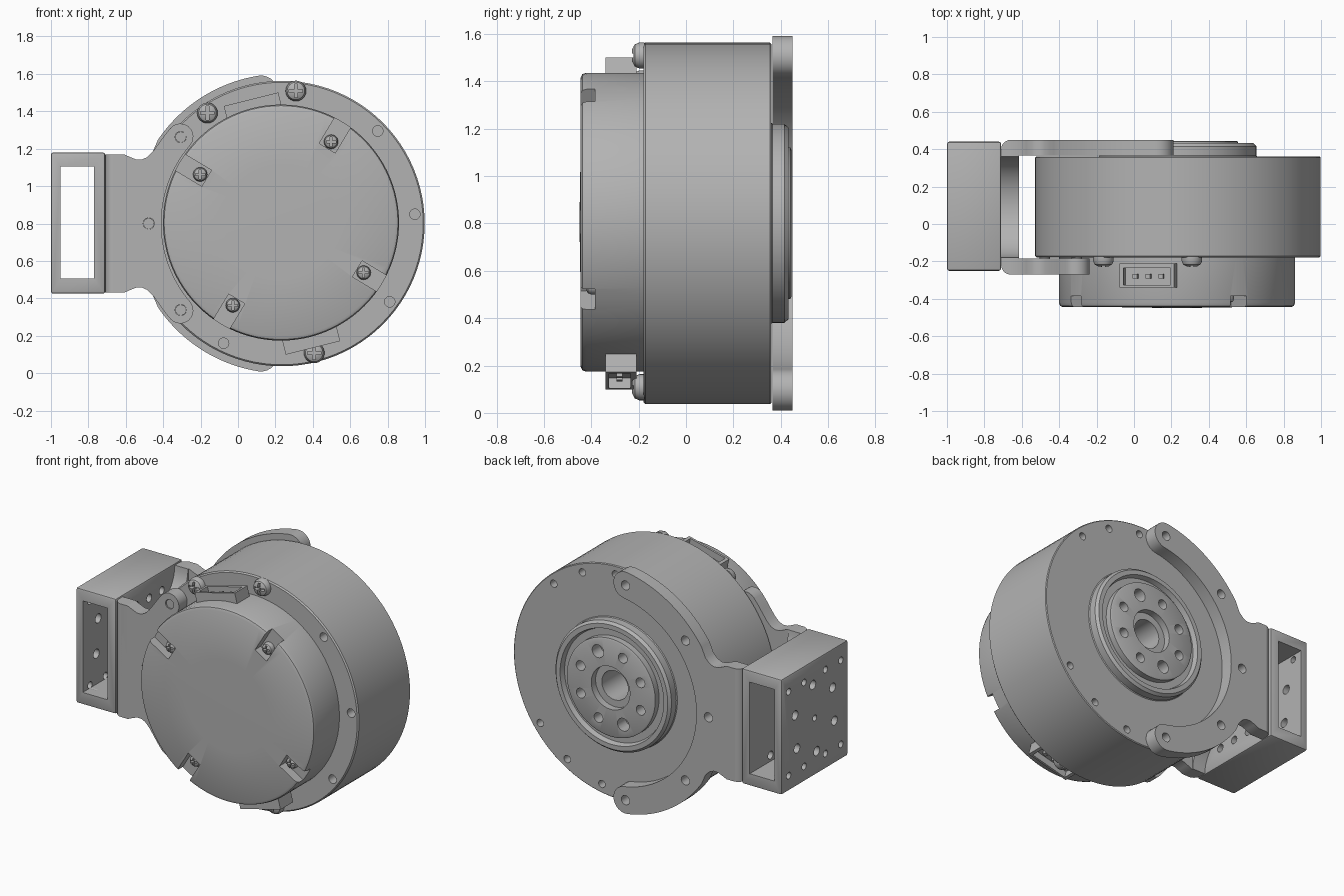
import bpy, bmesh, math
from mathutils import Vector, Matrix

if "Cube" in bpy.data.objects:
    bpy.data.objects.remove(bpy.data.objects["Cube"])

CX, CZ = 0.235, 0.80          # motor axis (runs along y)
MAT = bpy.data.materials.new("grey metal")
MAT.diffuse_color = (0.45, 0.45, 0.45, 1)
MAT.use_nodes = True
MAT.node_tree.nodes["Principled BSDF"].inputs["Base Color"].default_value = MAT.diffuse_color


def polar(r, deg):
    a = math.radians(deg)
    return CX + r * math.cos(a), CZ + r * math.sin(a)


def add(name, bm):
    bmesh.ops.recalc_face_normals(bm, faces=bm.faces)
    me = bpy.data.meshes.new(name)
    bm.to_mesh(me)
    bm.free()
    me.materials.append(MAT)
    ob = bpy.data.objects.new(name, me)
    bpy.context.collection.objects.link(ob)
    return ob


def lathe(bm, profile, x, z, n=96):
    """Revolve (radius, y) points about an axis along y."""
    rings = []
    for r, y in profile:
        if r == 0:
            rings.append([bm.verts.new((x, y, z))] * n)
        else:
            rings.append([bm.verts.new((x + r * math.cos(2 * math.pi * i / n), y,
                                        z + r * math.sin(2 * math.pi * i / n))) for i in range(n)])
    for a, b in zip(rings, rings[1:]):
        for i in range(n):
            j = (i + 1) % n
            vs = list(dict.fromkeys((a[i], a[j], b[j], b[i])))
            bm.faces.new(vs)


def pin(bm, r, x, z, y0, y1, n=20):
    lathe(bm, [(0, y0), (r, y0), (r, y1), (0, y1)], x, z, n)


def pin_x(bm, r, y, z, x0, x1):
    m = Matrix.Translation(((x0 + x1) / 2, y, z)) @ Matrix.Rotation(math.pi / 2, 4, 'Y')
    bmesh.ops.create_cone(bm, cap_ends=True, segments=16, radius1=r, radius2=r, depth=x1 - x0, matrix=m)


def box(bm, size, loc, deg=0):
    m = (Matrix.Translation(loc) @ Matrix.Rotation(-math.radians(deg), 4, 'Y')
         @ Matrix.Diagonal((*size, 1)))
    return bmesh.ops.create_cube(bm, size=1, matrix=m)["verts"]


def prism(bm, pts, vec):
    f = bm.faces.new([bm.verts.new(p) for p in pts])
    g = bmesh.ops.extrude_face_region(bm, geom=[f])["geom"]
    bmesh.ops.translate(bm, verts=[v for v in g if isinstance(v, bmesh.types.BMVert)], vec=vec)


def finish(ob, cutter_bm=None, bevel=0):
    """Cut, bevel, bake and shade one part."""
    cutter = None
    if bevel:
        m = ob.modifiers.new("bevel", 'BEVEL')
        m.width, m.segments, m.angle_limit = bevel, 2, math.radians(50)
    if cutter_bm:
        cutter = add("cutter", cutter_bm)
        cutter.hide_render = True
        m = ob.modifiers.new("cut", 'BOOLEAN')
        m.operation, m.solver, m.object, m.use_self = 'DIFFERENCE', 'EXACT', cutter, True
    dg = bpy.context.evaluated_depsgraph_get()
    me = bpy.data.meshes.new_from_object(ob.evaluated_get(dg))
    ob.modifiers.clear()
    ob.data = me
    if cutter:
        bpy.data.objects.remove(cutter)
    bpy.ops.object.select_all(action='DESELECT')
    ob.select_set(True)
    bpy.context.view_layer.objects.active = ob
    bpy.ops.object.shade_smooth_by_angle(angle=math.radians(30))


# Motor housing with stepped output boss at the back
bm = bmesh.new()
lathe(bm, [(0, -.18), (.755, -.18), (.763, -.172), (.763, .355), (.758, .36), (.425, .36), (.42, .365),
           (.42, .415), (.405, .432), (.375, .432), (.365, .40), (.32, .40), (.32, .44), (.31, .445),
           (.14, .445), (.14, .40), (.095, .40), (.095, .18), (0, .18)], CX, CZ)
housing = add("motor_housing", bm)
cut = bmesh.new()
for a in (4, 44, 244, 324):
    pin(cut, .028, *polar(.712, a), -.3, -.05)
for a in (88, 68, 48, -36, -58, -80):
    pin(cut, .024, *polar(.705, a), .25, .5)
for k in range(8):
    pin(cut, .042 if k % 4 == 1 else .032, *polar(.235, 22 + 45 * k), .36, .5)
finish(housing, cut)

# Front cap with four open screw pockets
bm = bmesh.new()
lathe(bm, [(0, -.45), (.3, -.445), (.61, -.445), (.625, -.438), (.631, -.42), (.631, -.17), (0, -.17)], CX - .005, CZ + .005)
cap = add("front_cap", bm)
cut = bmesh.new()
for k in range(4):
    a = 59 + 90 * k
    x, z = polar(.59, a)
    box(cut, (.24, .14, .10), (x, -.455, z), a)
finish(cap, cut)


# Domed cross-head screws
def screw(name, r, x, z, y, h):
    bm = bmesh.new()
    lathe(bm, [(0, y), (r, y), (r, y - h * .4), (r * .85, y - h * .75), (r * .5, y - h * .95), (0, y - h)], x, z, 24)
    ob = add(name, bm)
    cut = bmesh.new()
    a, b = r * 1.1, r * .24
    pts = [(a, b), (b, b), (b, a), (-b, a), (-b, b), (-a, b), (-a, -b), (-b, -b), (-b, -a), (b, -a), (b, -b), (a, -b)]
    prism(cut, [(x + p / 2 * 1.2, y - h * 1.2, z + q / 2 * 1.2) for p, q in pts], (0, h * .75, 0))
    finish(ob, cut)


for i, a in enumerate((84, 124, 284)):
    screw(f"housing_screw_{i}", .055, *polar(.713, a), -.175, .055)
for i in range(4):
    screw(f"cap_screw_{i}", .038, *polar(.51, 59 + 90 * i), -.38, .045)

# Cable sockets on the cap rim
for i, a in enumerate((104, 284)):
    bm = bmesh.new()
    x, z = polar(.64, a)
    box(bm, (.09, .13, .30), (x, -.275, z), a)
    ob = add(f"cable_socket_{i}", bm)
    cut = bmesh.new()
    x, z = polar(.675, a)
    box(cut, (.07, .09, .26), (x, -.28, z), a)
    finish(ob, cut)
    bm = bmesh.new()
    for s in (-.07, 0, .07):
        x, z = polar(.645, a + s * 90)
        box(bm, (.05, .025, .025), (x, -.28, z), a)
    finish(add(f"socket_pins_{i}", bm))


# Fork plates: neck, concave fillet, arc arm and rounded ear, mirrored
def fork_plate(name, y0, y1, end, r_in, r_out, holes):
    half = [(-.67, 1.17), (-.61, 1.17), (-.575, 1.155), (-.545, 1.143), (-.515, 1.142), (-.485, 1.155), (-.455, 1.185)]
    mid, ear = (r_in + r_out) / 2, (r_out - r_in) / 2
    n = 24
    half += [polar(r_out, 146 + (end - 146) * i / n) for i in range(n + 1)]
    ex, ez = polar(mid, end)
    for i in range(1, 12):
        t = math.radians(end - 180 * i / 12)
        half.append((ex + ear * math.cos(t), ez + ear * math.sin(t)))
    half += [polar(r_in, end + (180 - end) * i / 32) for i in range(32)]
    pts = half + [polar(r_in, 180)] + [(x, 2 * CZ - z) for x, z in reversed(half)]
    bm = bmesh.new()
    prism(bm, [(x, y0, z) for x, z in pts], (0, y1 - y0, 0))
    ob = add(name, bm)
    cut = bmesh.new()
    for a in holes:
        pin(cut, .03, *polar(.712, a), y0 - .05, y1 + .05)
    finish(ob, cut)


fork_plate("back_fork", .365, .45, 99, .625, .80, (99, 140, 180, 220, 261))
fork_plate("front_fork", -.27, -.185, 139.5, .645, .785, (139.5, 180, 220.5))

# Pins filling the front fork holes
bm = bmesh.new()
for a in (139.5, 180, 220.5):
    pin(bm, .029, *polar(.712, a), -.262, -.17)
finish(add("front_fork_pins", bm))

# Fork web with scooped top and bottom and rounded outer corners
bm = bmesh.new()
top = [(-.27, 1.17)]
top += [(.09 - .27 * math.cos(math.pi * i / 24), 1.17 - .24 * math.sin(math.pi * i / 24)) for i in range(25)]
top += [(.45, 1.17)]
prism(bm, [(-.71, y, z) for y, z in top + [(y, 1.6 - z) for y, z in reversed(top)]], (.095, 0, 0))
bm.edges.ensure_lookup_table()
corners = [e for e in bm.edges if all(v.co.x < -.7 and (v.co.y < -.26 or v.co.y > .44) for v in e.verts)
           and abs(e.verts[0].co.z - e.verts[1].co.z) > .5]
bmesh.ops.bevel(bm, geom=corners, offset=.05, segments=5, profile=.5, affect='EDGES')
finish(add("fork_web", bm))

# Mounting box: open front to back, drilled side walls
bm = bmesh.new()
box(bm, (.29, .69, .755), (-.855, .095, .8025))
mount = add("mounting_box", bm)
cut = bmesh.new()
box(cut, (.18, 1.0, .60), (-.86, .095, .805))
pin_x(cut, .02, .095, CZ, -1.1, -.9)
for k in range(6):
    t = math.radians(25 + 60 * k)
    pin_x(cut, .03, .095 + .225 * math.cos(t), CZ + .225 * math.sin(t), -1.1, -.9)
for s in (-1, 1):
    for dy in (-.27, -.11, .11, .27):
        pin_x(cut, .022, .095 + dy, CZ + s * .275, -1.1, -.9)
    for dy in (-.13, 0, .13):
        pin_x(cut, .026, .095 + dy, CZ + s * .255, -.82, -.66)
finish(mount, cut, bevel=.012)
